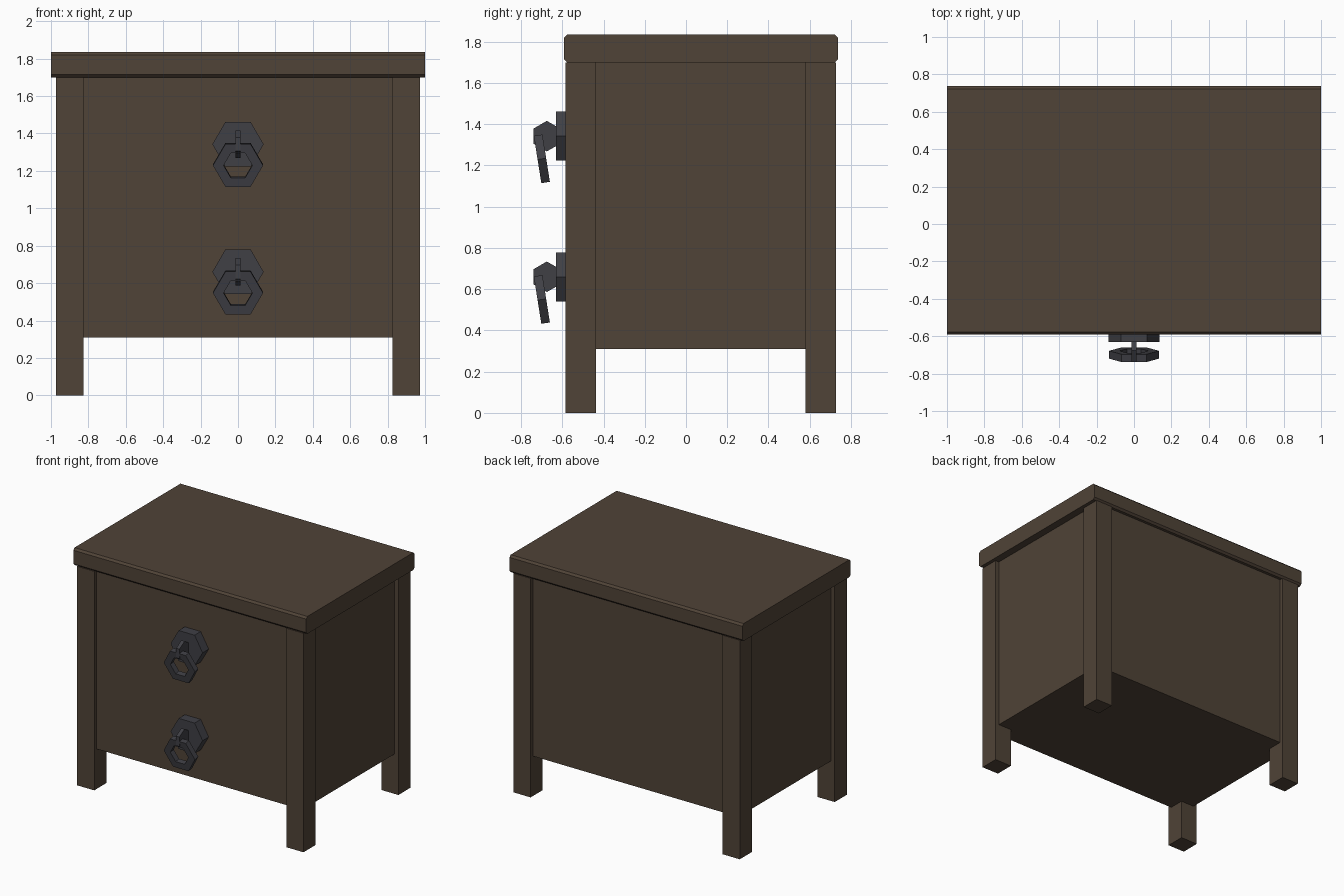
import bpy, bmesh, math
from mathutils import Matrix

if "Cube" in bpy.data.objects:
    bpy.data.objects.remove(bpy.data.objects["Cube"])


def material(name, rgb):
    m = bpy.data.materials.new(name)
    m.diffuse_color = (*rgb, 1)
    m.use_nodes = True
    m.node_tree.nodes["Principled BSDF"].inputs["Base Color"].default_value = m.diffuse_color
    return m


WOOD = material("dark wood", (0.080, 0.056, 0.038))
METAL = material("dark iron", (0.050, 0.050, 0.059))


def make(name, verts, faces, mat):
    me = bpy.data.meshes.new(name)
    me.from_pydata(verts, [], faces)
    bm = bmesh.new()
    bm.from_mesh(me)
    bmesh.ops.recalc_face_normals(bm, faces=bm.faces)
    bm.to_mesh(me)
    bm.free()
    me.materials.append(mat)
    ob = bpy.data.objects.new(name, me)
    bpy.context.collection.objects.link(ob)
    return ob


def prism_x(name, profile, x0, x1, mat):
    """Extrude a (y, z) profile along x."""
    n = len(profile)
    verts = [(x, y, z) for x in (x0, x1) for y, z in profile]
    faces = [tuple(range(n)), tuple(range(n, 2 * n))]
    faces += [(i, (i + 1) % n, n + (i + 1) % n, n + i) for i in range(n)]
    return make(name, verts, faces, mat)


def box(name, x, y, z, mat):
    return prism_x(name, [(y[0], z[0]), (y[1], z[0]), (y[1], z[1]), (y[0], z[1])], *x, mat)


def hexagon(r, start=0.0):
    return [(r * math.cos(start + i * math.pi / 3), r * math.sin(start + i * math.pi / 3))
            for i in range(6)]


# Lid: front and back edges chamfered, ends square
Y0, Y1, Z0, Z1, C = -0.592, 0.737, 1.70, 1.835, 0.015
prism_x("lid", [(Y0 + C, Z0), (Y1 - C, Z0), (Y1, Z0 + C), (Y1, Z1 - C),
                (Y1 - C, Z1), (Y0 + C, Z1), (Y0, Z1 - C), (Y0, Z0 + C)], -1, 1, WOOD)

# Cabinet body, set in slightly from the legs
box("body", (-0.94, 0.94), (-0.555, 0.70), (0.31, 1.70), WOOD)

# Four square legs
for side, s in (("left", -1), ("right", 1)):
    xs = sorted((s * 0.825, s * 0.972))
    box("front_leg_" + side, xs, (-0.585, -0.436), (0, 1.70), WOOD)
    box("back_leg_" + side, xs, (0.579, 0.728), (0, 1.70), WOOD)


def handle(label, z):
    # Hexagonal back plate on the drawer front
    n, pts = 6, hexagon(0.137)
    verts = [(a, y, z + b) for y in (-0.63, -0.55) for a, b in pts]
    faces = [tuple(range(n)), tuple(range(n, 2 * n))]
    faces += [(i, (i + 1) % n, n + (i + 1) % n, n + i) for i in range(n)]
    make("handle_plate_" + label, verts, faces, METAL)
    # Thin hexagonal lug that holds the ring
    lug = [(-0.675 + a, z + b) for a, b in hexagon(0.074, math.pi / 6)]
    prism_x("handle_lug_" + label, lug, -0.014, 0.014, METAL)
    # Hexagonal pull ring, tipped out at the bottom
    t = 0.021
    section = [(0.134, -t), (0.134, t), (0.077, t), (0.077, -t)]
    verts = [(a, y, b) for r, y in section for a, b in hexagon(r)]
    faces = [(k * n + i, k * n + (i + 1) % n, (k + 1) % 4 * n + (i + 1) % n, (k + 1) % 4 * n + i)
             for k in range(4) for i in range(n)]
    ring = make("pull_ring_" + label, verts, faces, METAL)
    ring.data.transform(Matrix.Translation((0, -0.699, z - 0.11))
                        @ Matrix.Rotation(math.radians(-9), 4, 'X')
                        @ Matrix.Scale(-1, 4, (0, 0, 1)) @ Matrix.Scale(-1, 4, (1, 0, 0)))
    # Rotation must move the lower edge towards the front
    low = min(ring.data.vertices, key=lambda v: v.co.z).co.y
    high = max(ring.data.vertices, key=lambda v: v.co.z).co.y
    if low > high:
        ring.data.transform(Matrix.Translation((0, 2 * -0.699, 0)) @ Matrix.Scale(-1, 4, (0, 1, 0)))
        ring.data.flip_normals()


# Upper and lower drawer handles
handle("upper", 1.342)
handle("lower", 0.66)
